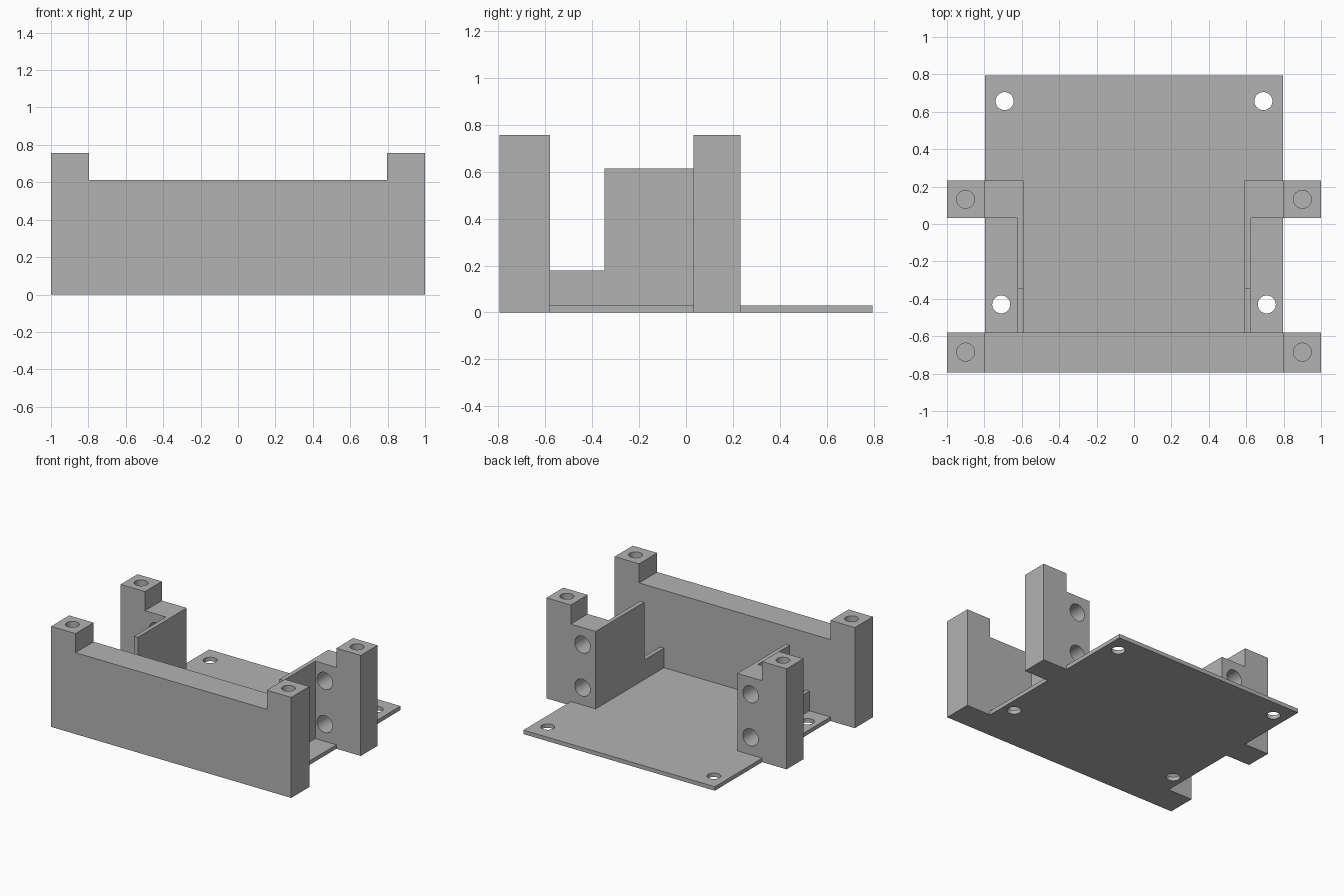
import bpy, bmesh, math
from mathutils import Matrix

cube = bpy.data.objects.get("Cube")
if cube:
    bpy.data.objects.remove(cube, do_unlink=True)

grey = bpy.data.materials.new("plain grey")
grey.use_nodes = True
colour = (0.45, 0.45, 0.45, 1)
grey.diffuse_color = colour
grey.node_tree.nodes["Principled BSDF"].inputs["Base Color"].default_value = colour

LENGTH, INNER, PLATE_X, PLATE_Y = 1.0, 0.59, 0.797, 0.795
WALL_TOP, POST_TOP, PLATE_TOP = 0.613, 0.757, 0.03
WALL_BACK, BLOCK_FRONT, BLOCK_BACK = -0.58, 0.032, 0.232


def add_object(name, bm):
    bmesh.ops.recalc_face_normals(bm, faces=bm.faces)
    mesh = bpy.data.meshes.new(name)
    bm.to_mesh(mesh)
    bm.free()
    mesh.materials.append(grey)
    obj = bpy.data.objects.new(name, mesh)
    bpy.context.collection.objects.link(obj)
    return obj


def extrude_profile(name, points, axis, start, end):
    """Extrude a (u, z) outline along x or y."""
    def place(u, z, d):
        return (d, u, z) if axis == "x" else (u, d, z)
    bm = bmesh.new()
    face = bm.faces.new([bm.verts.new(place(u, z, start)) for u, z in points])
    result = bmesh.ops.extrude_face_region(bm, geom=[face])
    move = place(0, 0, end - start)
    bmesh.ops.translate(bm, vec=move, verts=[v for v in result["geom"] if isinstance(v, bmesh.types.BMVert)])
    return add_object(name, bm)


def cylinder(name, centre, radius, depth, turn=0):
    bm = bmesh.new()
    matrix = Matrix.Translation(centre) @ Matrix.Rotation(turn, 4, "X")
    bmesh.ops.create_cone(bm, cap_ends=True, segments=48, radius1=radius,
                          radius2=radius, depth=depth, matrix=matrix)
    obj = add_object(name, bm)
    obj.hide_render = True
    return obj


def rectangle(u0, u1, z0, z1):
    return [(u0, z0), (u1, z0), (u1, z1), (u0, z1)]


# Base plate, grown into the whole bracket
bracket = extrude_profile("mounting_bracket", rectangle(-PLATE_X, PLATE_X, 0, PLATE_TOP),
                          "y", -PLATE_Y, PLATE_Y)

# Front wall with a raised post at each end
parts = [extrude_profile("front_wall", [
    (-LENGTH, 0), (LENGTH, 0), (LENGTH, POST_TOP), (PLATE_X, POST_TOP),
    (PLATE_X, WALL_TOP), (-PLATE_X, WALL_TOP), (-PLATE_X, POST_TOP), (-LENGTH, POST_TOP)],
    "y", -PLATE_Y, WALL_BACK)]
cutters = []

for side, s in (("left", 1), ("right", -1)):
    # Stepped rear block
    parts.append(extrude_profile(side + "_rear_block", [
        (s * INNER, 0), (s * LENGTH, 0), (s * LENGTH, POST_TOP), (s * PLATE_X, POST_TOP),
        (s * PLATE_X, WALL_TOP), (s * INNER, WALL_TOP)], "y", BLOCK_FRONT, BLOCK_BACK))
    # Thin side wall with a low front section
    parts.append(extrude_profile(side + "_side_wall", [
        (WALL_BACK - 0.02, 0), (BLOCK_FRONT + 0.02, 0), (BLOCK_FRONT + 0.02, WALL_TOP),
        (-0.347, WALL_TOP), (-0.347, 0.178), (WALL_BACK - 0.02, 0.178)],
        "x", s * INNER, s * 0.622))
    # Blind screw holes in the post tops
    for y in (-0.685, 0.132):
        cutters.append(cylinder("post_hole", (s * 0.9, y, POST_TOP), 0.048, 0.8))
    # Through holes in the plate corners
    for x, y in ((0.692, 0.657), (0.71, -0.43)):
        cutters.append(cylinder("plate_hole", (s * x, y, 0), 0.048, 0.2))
    # Cross holes through the rear blocks
    for z in (0.16, 0.485):
        cutters.append(cylinder("block_hole", (s * 0.7, 0.132, z), 0.064, 0.3, math.pi / 2))

# Join the parts, then cut the holes
for operation, helpers in (("UNION", parts), ("DIFFERENCE", cutters)):
    for helper in helpers:
        mod = bracket.modifiers.new(helper.name, "BOOLEAN")
        mod.operation = operation
        mod.solver = "EXACT"
        mod.object = helper

bpy.context.view_layer.update()
evaluated = bracket.evaluated_get(bpy.context.evaluated_depsgraph_get())
final = bpy.data.meshes.new_from_object(evaluated)
bracket.modifiers.clear()
bracket.data = final
for helper in parts + cutters:
    bpy.data.objects.remove(helper, do_unlink=True)

# One material, smooth hole walls, sharp edges elsewhere
final.materials.clear()
final.materials.append(grey)
for poly in final.polygons:
    poly.material_index = 0
bpy.ops.object.select_all(action="DESELECT")
bracket.select_set(True)
bpy.context.view_layer.objects.active = bracket
bpy.ops.object.shade_smooth_by_angle(angle=math.radians(30))
